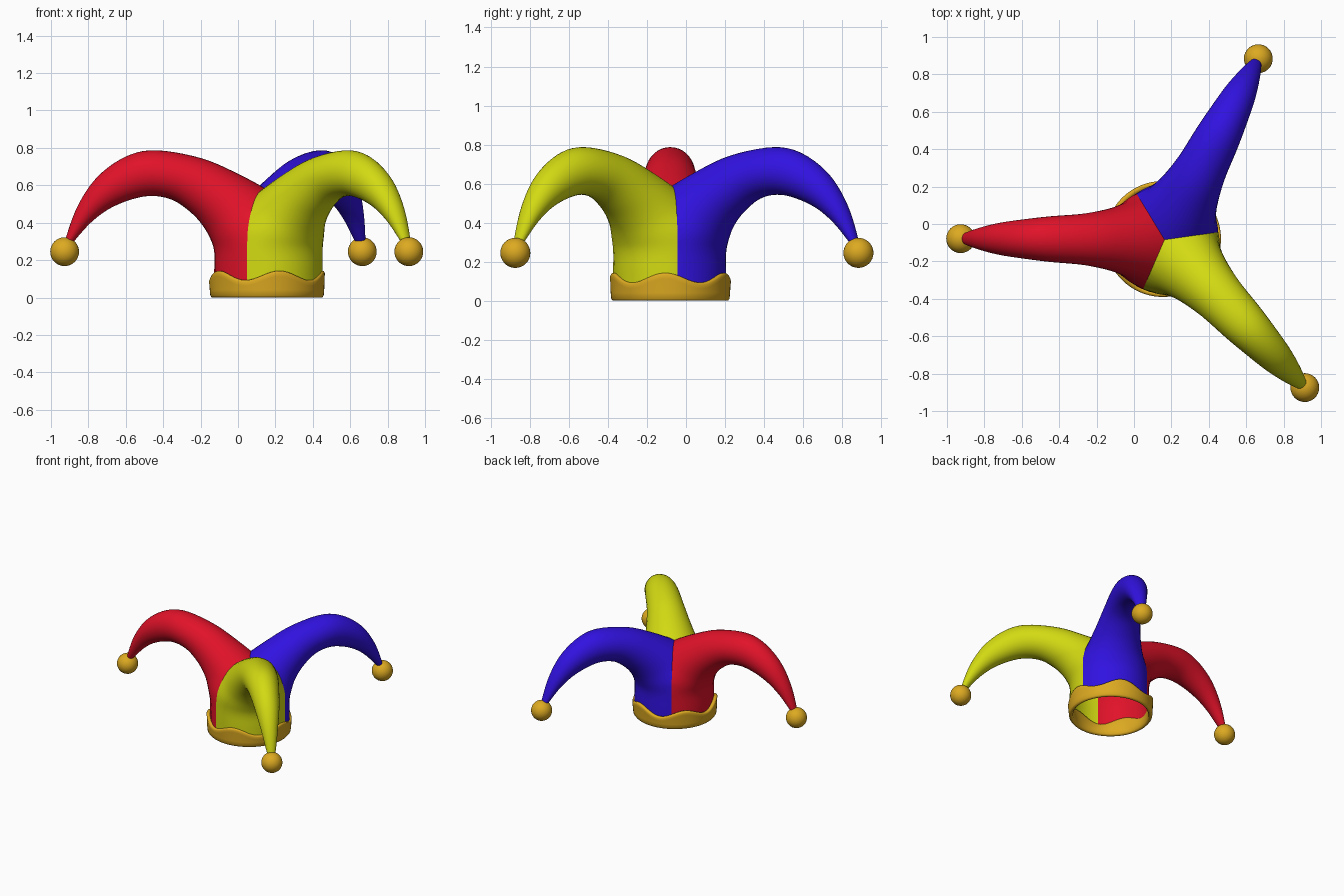
import bpy, bmesh
from math import sin, cos, pi, radians
from mathutils import Vector

if "Cube" in bpy.data.objects:
    bpy.data.objects.remove(bpy.data.objects["Cube"])

CX, CY = 0.163, -0.084          # hat axis
BAND = (0.155, -0.08)           # band centre


def material(name, rgb):
    m = bpy.data.materials.new(name)
    m.diffuse_color = (*rgb, 1)
    m.use_nodes = True
    m.node_tree.nodes["Principled BSDF"].inputs["Base Color"].default_value = m.diffuse_color
    return m


def finish(bm, name, mat):
    bmesh.ops.recalc_face_normals(bm, faces=bm.faces)
    me = bpy.data.meshes.new(name)
    bm.to_mesh(me)
    bm.free()
    for p in me.polygons:
        p.use_smooth = True
    me.materials.append(mat)
    ob = bpy.data.objects.new(name, me)
    bpy.context.collection.objects.link(ob)
    return ob


def skin(bm, rings, close=False):
    n = len(rings[0])
    pairs = list(zip(rings, rings[1:])) + ([(rings[-1], rings[0])] if close else [])
    for a, b in pairs:
        for i in range(n):
            j = (i + 1) % n
            bm.faces.new((a[i], a[j], b[j], b[i]))


# Horn sections: upper point (u, z), lower point (u, z), half width
SECTIONS = [
    (-0.29, 0.05, 0.29, 0.05, 0.29),
    (-0.29, 0.16, 0.29, 0.15, 0.29),
    (-0.27, 0.31, 0.29, 0.24, 0.285),
    (-0.17, 0.45, 0.305, 0.30, 0.26),
    (-0.02, 0.56, 0.345, 0.375, 0.205),
    (0.16, 0.66, 0.41, 0.45, 0.165),
    (0.36, 0.745, 0.51, 0.52, 0.137),
    (0.60, 0.787, 0.62, 0.543, 0.122),
    (0.76, 0.755, 0.73, 0.525, 0.106),
    (0.91, 0.65, 0.85, 0.475, 0.086),
    (1.015, 0.50, 0.95, 0.40, 0.06),
    (1.08, 0.33, 1.04, 0.30, 0.032),
    (1.09, 0.26, 1.07, 0.26, 0.012),
]


def smooth_sections(steps=5):
    s = [Vector(r) for r in SECTIONS]
    out = []
    for i in range(len(s) - 1):
        p0, p1, p2, p3 = s[max(i - 1, 0)], s[i], s[i + 1], s[min(i + 2, len(s) - 1)]
        for k in range(steps):
            t = k / steps
            out.append(0.5 * (2 * p1 + (p2 - p0) * t + (2 * p0 - 5 * p1 + 4 * p2 - p3) * t * t
                              + (3 * p1 - p0 - 3 * p2 + p3) * t ** 3))
    return out + [s[-1]]


def horn(name, angle, lo, hi, mat, n=36):
    bm = bmesh.new()
    d, side = Vector((cos(angle), sin(angle), 0)), Vector((-sin(angle), cos(angle), 0))
    axis = Vector((CX, CY, 0))
    rings = []
    for u1, z1, u2, z2, w in smooth_sections():
        up, low = axis + d * u1 + Vector((0, 0, z1)), axis + d * u2 + Vector((0, 0, z2))
        mid, half = (up + low) / 2, (up - low) / 2
        rings.append([bm.verts.new(mid + half * cos(2 * pi * i / n) + side * w * sin(2 * pi * i / n))
                      for i in range(n)])
    skin(bm, rings)
    # trim to this horn's wedge so the three pieces meet along seams
    for b, sgn in ((lo, -1), (hi, 1)):
        bmesh.ops.bisect_plane(bm, geom=bm.verts[:] + bm.edges[:] + bm.faces[:], plane_co=axis,
                               plane_no=Vector((-sin(b), cos(b), 0)) * sgn, clear_outer=True)
    return finish(bm, name, mat)


gold = material("gold", (0.72, 0.40, 0.015))
horns = [("red", 179.7, (0.75, 0.006, 0.022)),
         ("blue", 62.6, (0.03, 0.006, 0.75)),
         ("yellow", -46.5, (0.65, 0.70, 0.006))]
seams = {"red": (121.2, 246.6), "blue": (8.0, 121.2), "yellow": (246.6, 368.0)}

# Horns with bells at their tips
for name, deg, rgb in horns:
    a = radians(deg)
    lo, hi = (radians(s) for s in seams[name])
    horn(name + "_horn", a, lo, hi, material(name, rgb))
    bm = bmesh.new()
    bmesh.ops.create_uvsphere(bm, u_segments=32, v_segments=16, radius=0.077)
    bmesh.ops.translate(bm, verts=bm.verts, vec=(CX + 1.09 * cos(a), CY + 1.09 * sin(a), 0.245))
    finish(bm, name + "_bell", gold)

# Band with five waves along its upper edge
bm = bmesh.new()
rings = []
for k in range(100):
    t = 2 * pi * k / 100
    top = 0.118 + 0.025 * cos(5 * (t - radians(283)))
    prof = [(0.283, 0), (0.295, 0), (0.303, 0.01), (0.306, 0.04), (0.308, top - 0.03), (0.31, top - 0.012),
            (0.305, top - 0.002), (0.295, top), (0.283, top - 0.004), (0.277, top - 0.02),
            (0.272, 0.04), (0.274, 0.01)]
    rings.append([bm.verts.new((BAND[0] + r * cos(t), BAND[1] + r * sin(t), z)) for r, z in prof])
skin(bm, rings, close=True)
finish(bm, "band", gold)
